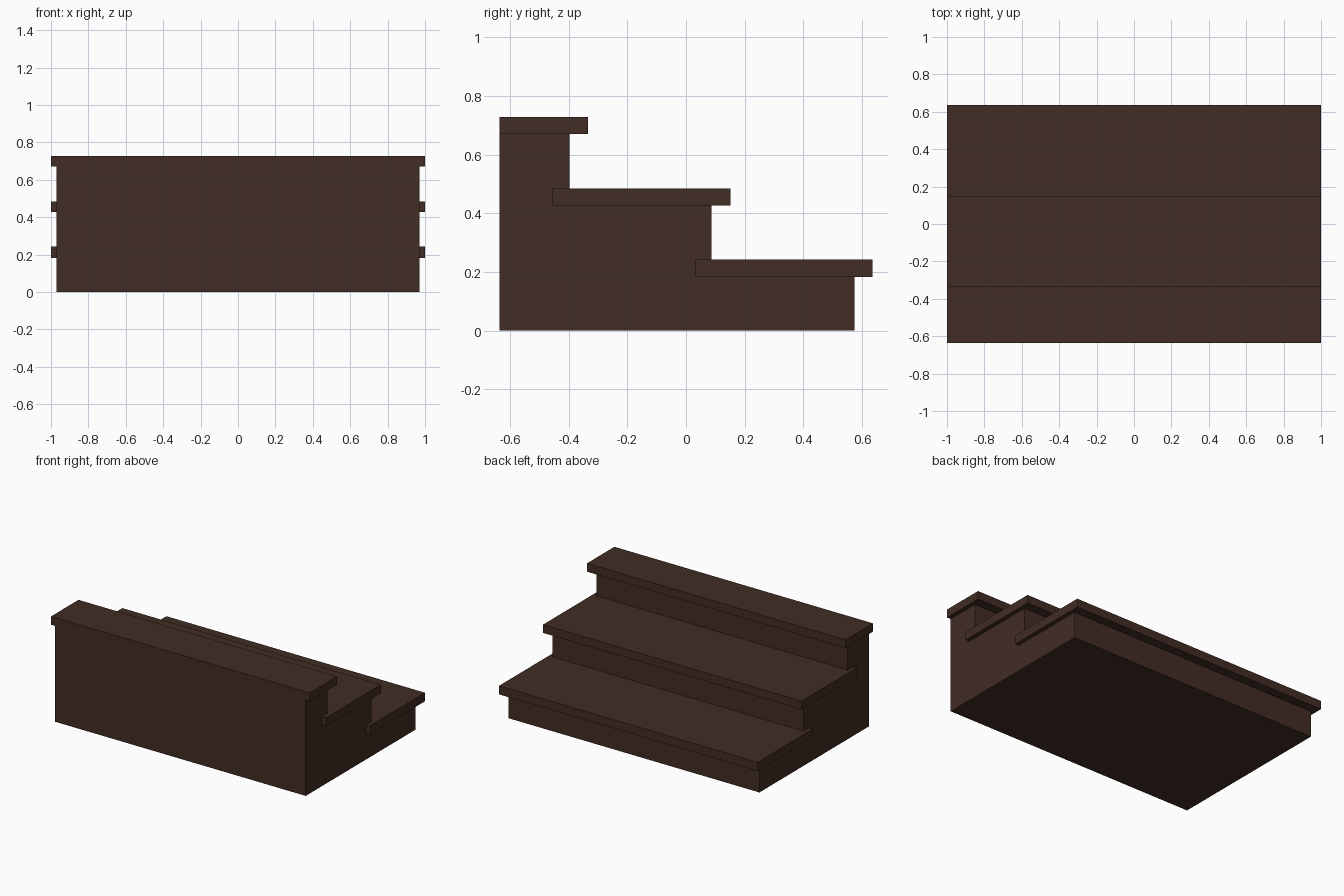
import bpy, bmesh

if "Cube" in bpy.data.objects:
    bpy.data.objects.remove(bpy.data.objects["Cube"])

wood = bpy.data.materials.new("dark brown wood")
wood.diffuse_color = (0.054, 0.026, 0.018, 1)
wood.use_nodes = True
wood.node_tree.nodes["Principled BSDF"].inputs["Base Color"].default_value = wood.diffuse_color


def extrude_profile(name, profile, half_width):
    """Extrude a (y, z) outline symmetrically along x."""
    bm = bmesh.new()
    face = bm.faces.new([bm.verts.new((-half_width, y, z)) for y, z in profile])
    out = bmesh.ops.extrude_face_region(bm, geom=[face])
    verts = [g for g in out["geom"] if isinstance(g, bmesh.types.BMVert)]
    bmesh.ops.translate(bm, verts=verts, vec=(2 * half_width, 0, 0))
    bmesh.ops.recalc_face_normals(bm, faces=bm.faces[:])
    mesh = bpy.data.meshes.new(name)
    bm.to_mesh(mesh)
    bm.free()
    mesh.materials.append(wood)
    obj = bpy.data.objects.new(name, mesh)
    bpy.context.collection.objects.link(obj)
    return obj


BACK = -0.637
# tread back y, tread front y, tread bottom z, tread top z
treads = {
    "lower_tread": (0.03, 0.637, 0.183, 0.243),
    "middle_tread": (-0.455, 0.151, 0.427, 0.485),
    "upper_tread": (BACK, -0.334, 0.67, 0.728),
}

# Stepped body under the treads
extrude_profile("stair_body", [
    (BACK, 0), (0.574, 0), (0.574, 0.2), (0.087, 0.2), (0.087, 0.445),
    (-0.398, 0.445), (-0.398, 0.672), (BACK, 0.672)], 0.97)

# Overhanging tread boards
for name, (y0, y1, z0, z1) in treads.items():
    extrude_profile(name, [(y0, z0), (y1, z0), (y1, z1), (y0, z1)], 1.0)
